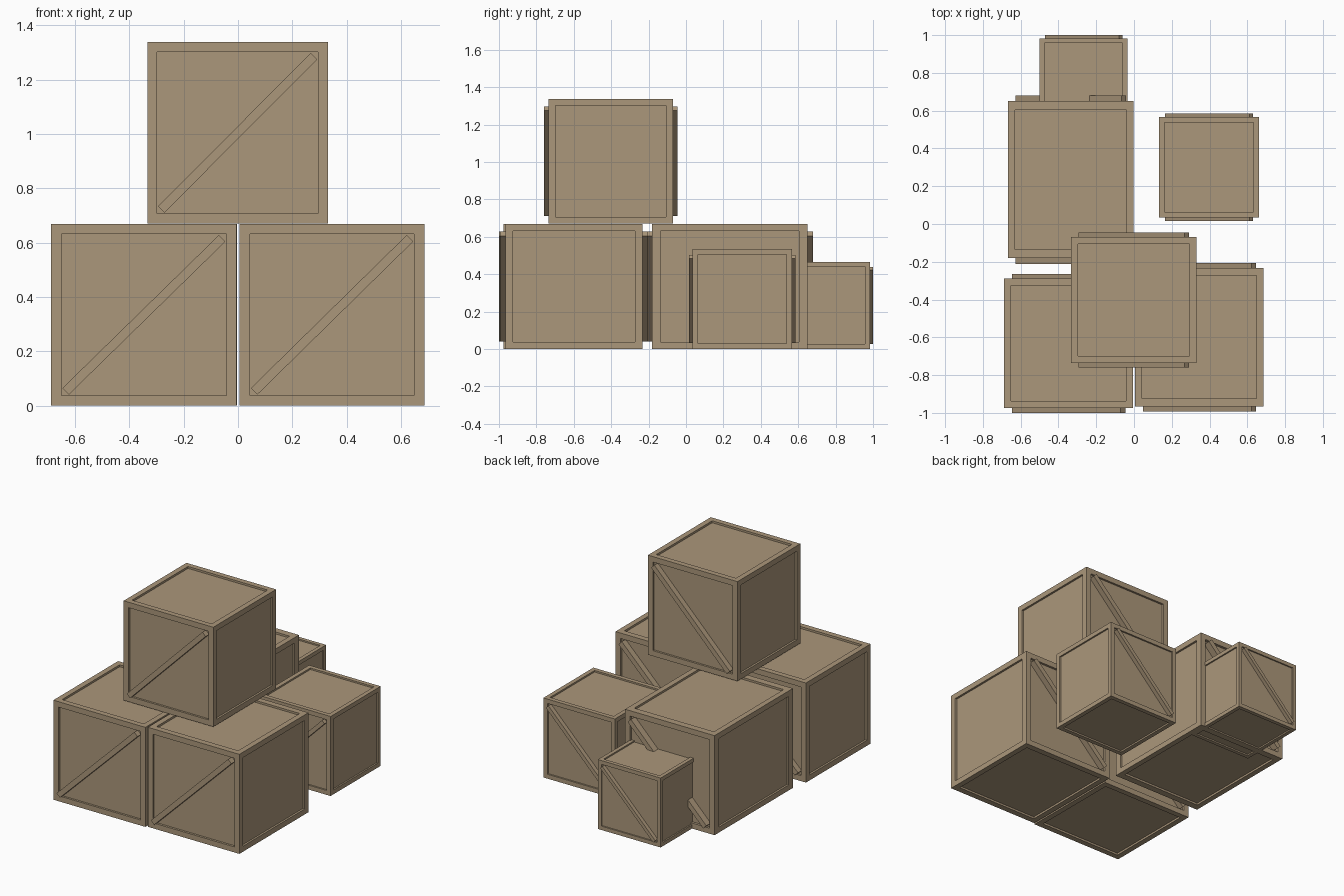
import bpy, bmesh, math
from mathutils import Matrix, Vector

cube = bpy.data.objects.get("Cube")
if cube:
    bpy.data.objects.remove(cube, do_unlink=True)

# Single wood colour
wood = bpy.data.materials.new("light_brown_wood")
wood.use_nodes = True
colour = (0.41, 0.31, 0.197, 1)
wood.diffuse_color = colour
wood.node_tree.nodes["Principled BSDF"].inputs["Base Color"].default_value = colour

BORDER = 0.078   # frame width, as a share of the crate
RECESS = 0.02    # depth of the sunken panels
PROUD = 0.036    # how far the braces stand out
BRACE = 0.05     # brace width


def finish(bm, name, centre, size):
    bm.transform(Matrix.Translation(centre) @ Matrix.Diagonal(Vector(size)).to_4x4())
    mesh = bpy.data.meshes.new(name)
    bm.to_mesh(mesh)
    bm.free()
    mesh.materials.append(wood)
    obj = bpy.data.objects.new(name, mesh)
    bpy.context.collection.objects.link(obj)


def crate(name, x, y, z):
    """Crate filling the given x, y and z ranges, braces excluded."""
    ranges = (x, y, z)
    centre = Vector([(a + b) / 2 for a, b in ranges])
    size = [b - a for a, b in ranges]

    # Framed box with a sunken panel on each side
    bm = bmesh.new()
    bmesh.ops.create_cube(bm, size=1)
    bmesh.ops.inset_individual(bm, faces=bm.faces[:], thickness=BORDER)
    panels = [f for f in bm.faces if all(abs(f.normal.dot(v.co)) > 0.49 for v in f.verts)
              and f.calc_area() > 0.5]
    bmesh.ops.inset_individual(bm, faces=panels, thickness=0, depth=-RECESS)
    finish(bm, name + "_box", centre, size)

    # Diagonal braces on front and back
    length = (1 - 2 * BORDER) * math.sqrt(2)
    thick = PROUD + RECESS
    for side, label in ((-1, "front"), (1, "back")):
        bm = bmesh.new()
        bmesh.ops.create_cube(bm, size=1)
        offset = side * (0.5 + (PROUD - RECESS) / 2)
        bm.transform(Matrix.Translation((0, offset, 0))
                     @ Matrix.Rotation(-math.pi / 4, 4, "Y")
                     @ Matrix.Diagonal((length, thick, BRACE, 1)))
        finish(bm, f"{name}_{label}_brace", centre, size)


# Stack of crates
crate("front_right_crate", (-0.688, -0.005), (-0.975, -0.289), (0, 0.668))
crate("front_left_crate", (0.006, 0.686), (-0.965, -0.232), (0, 0.668))
crate("top_crate", (-0.334, 0.331), (-0.735, -0.069), (0.67, 1.338))
crate("back_right_crate", (-0.667, -0.003), (-0.181, 0.65), (0, 0.668))
crate("back_left_crate", (0.132, 0.663), (0.035, 0.566), (0, 0.534))
crate("small_rear_crate", (-0.5, -0.034), (0.515, 0.983), (0, 0.466))
